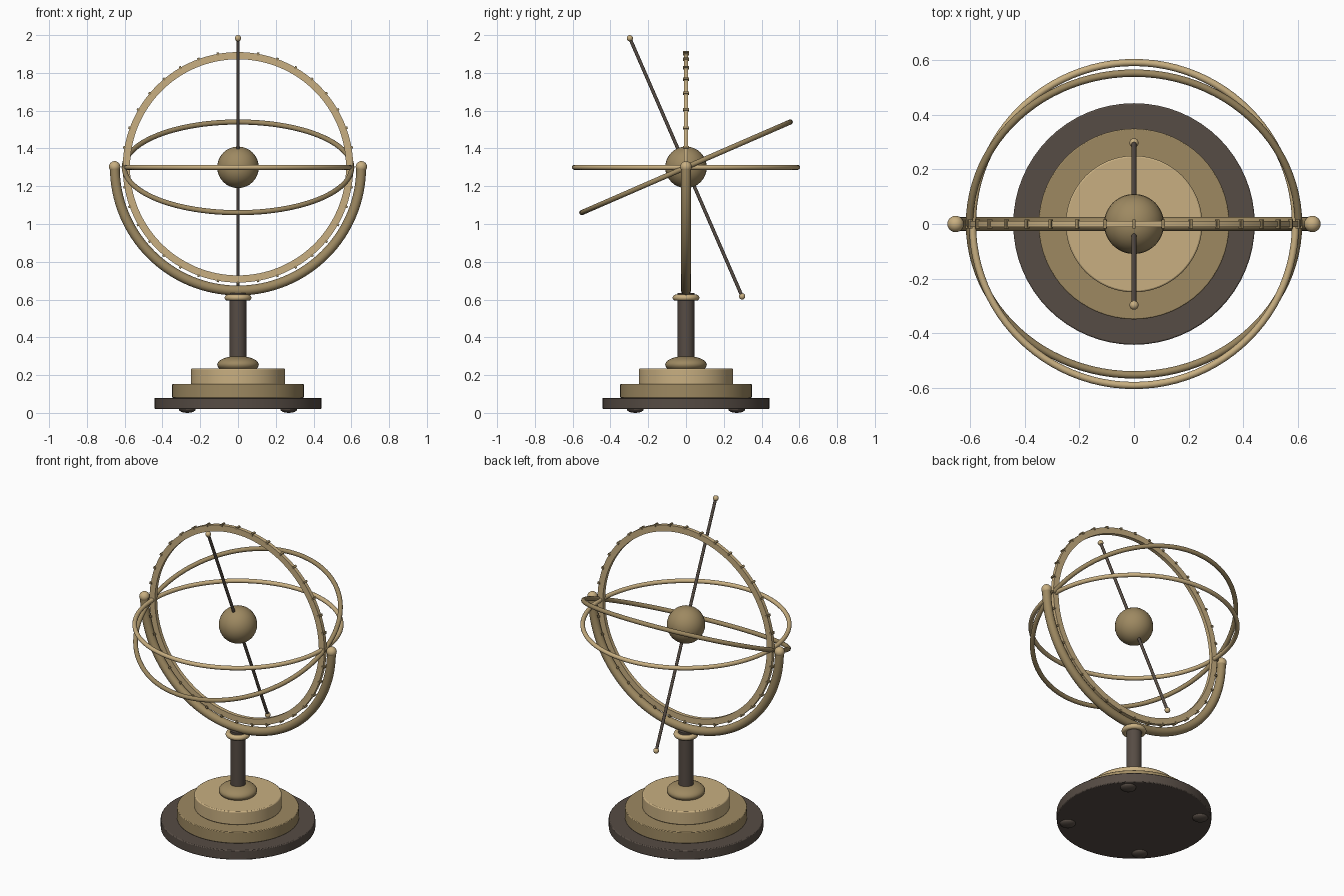
import bpy, math
from mathutils import Matrix

if "Cube" in bpy.data.objects:
    bpy.data.objects.remove(bpy.data.objects["Cube"])

TILT = math.radians(23.5)
CZ = 1.3  # height of the globe centre


def material(name, rgb):
    m = bpy.data.materials.new(name)
    m.diffuse_color = (*rgb, 1)
    m.use_nodes = True
    m.node_tree.nodes["Principled BSDF"].inputs["Base Color"].default_value = m.diffuse_color
    return m


LIGHT = material("light_brass", (0.58, 0.43, 0.22))
MID = material("aged_brass", (0.34, 0.25, 0.12))
DARK = material("dark_bronze", (0.093, 0.072, 0.058))


def finish(name, mat):
    ob = bpy.context.object
    ob.name = name
    ob.data.materials.append(mat)
    bpy.ops.object.shade_smooth_by_angle(angle=math.radians(35))
    return ob


def ball(name, mat, r, loc, flat=1.0):
    bpy.ops.mesh.primitive_uv_sphere_add(segments=32, ring_count=16, radius=r, location=loc)
    bpy.context.object.scale.z = flat
    return finish(name, mat)


def torus(name, mat, major, minor, z, tilt=0.0):
    bpy.ops.mesh.primitive_torus_add(major_segments=96, minor_segments=16, major_radius=major,
                                     minor_radius=minor, location=(0, 0, z), rotation=(tilt, 0, 0))
    return finish(name, mat)


def cylinder(name, mat, r, z0, z1, bevel=0.0, tilt=0.0):
    bpy.ops.mesh.primitive_cylinder_add(vertices=64, radius=r, depth=z1 - z0,
                                        location=(0, 0, (z0 + z1) / 2), rotation=(tilt, 0, 0))
    ob = finish(name, mat)
    if bevel:
        b = ob.modifiers.new("edge", 'BEVEL')
        b.width, b.segments = bevel, 2
    return ob


def mesh_object(name, mat, verts, faces):
    me = bpy.data.meshes.new(name)
    me.from_pydata(verts, [], faces)
    ob = bpy.data.objects.new(name, me)
    bpy.context.collection.objects.link(ob)
    bpy.ops.object.select_all(action='DESELECT')
    bpy.context.view_layer.objects.active = ob
    ob.select_set(True)
    return finish(name, mat)


def sweep(name, mat, section, a0, a1, steps, closed):
    """Sweep an (radius, y) section about the y axis through the globe centre."""
    n, rows = len(section), steps if closed else steps + 1
    verts, faces = [], []
    for i in range(rows):
        a = a0 + (a1 - a0) * i / steps
        verts += [(r * math.cos(a), y, CZ + r * math.sin(a)) for r, y in section]
    for i in range(steps):
        j = (i + 1) % rows
        faces += [(i * n + k, i * n + (k + 1) % n, j * n + (k + 1) % n, j * n + k)
                  for k in range(n)]
    if not closed:
        faces += [tuple(reversed(range(n))), tuple(range((rows - 1) * n, rows * n))]
    return mesh_object(name, mat, verts, faces)


# Stepped base with four feet
cylinder("base_plate", DARK, 0.442, 0.02, 0.08, 0.005)
cylinder("base_middle_step", MID, 0.349, 0.08, 0.152, 0.004)
cylinder("base_top_step", LIGHT, 0.25, 0.15, 0.235, 0.006)
for i in range(4):
    a = math.pi / 4 + i * math.pi / 2
    ball(f"foot_{i + 1}", DARK, 0.045, (0.38 * math.cos(a), 0.38 * math.sin(a), 0.02), 0.44)

# Column with knob and collar
ball("column_knob", MID, 0.11, (0, 0, 0.255), 0.42)
cylinder("column", DARK, 0.044, 0.23, 0.635)
torus("column_collar", LIGHT, 0.055, 0.016, 0.61)

# Half-circle cradle with end balls
circle = [(0.652 + 0.026 * math.cos(t * math.tau / 16), 0.026 * math.sin(t * math.tau / 16))
          for t in range(16)]
sweep("cradle", MID, circle, math.pi, math.tau, 64, False)
for side in (-1, 1):
    ball("cradle_finial", LIGHT, 0.03, (side * 0.653, 0, CZ + 0.003))

# Upright ring: flat band with tick marks every ten degrees
band = [(0.572, -0.0115), (0.61, -0.0115), (0.61, 0.0115), (0.572, 0.0115)]
sweep("meridian_ring", LIGHT, band, 0, math.tau, 128, True)
tick_verts, tick_faces = [], []
for i in range(36):
    a, b = i * math.tau / 36, len(tick_verts)
    rot = Matrix.Rotation(-a, 3, 'Y')
    for x in (0.602, 0.617):
        for y in (-0.016, 0.016):
            for z in (-0.006, 0.006):
                v = rot @ Matrix.Translation((x, y, z)).translation
                tick_verts.append((v.x, v.y, v.z + CZ))
    tick_faces += [tuple(b + k for k in f) for f in
                   ((0, 1, 3, 2), (4, 6, 7, 5), (0, 4, 5, 1), (2, 3, 7, 6), (0, 2, 6, 4), (1, 5, 7, 3))]
mesh_object("meridian_ticks", MID, tick_verts, tick_faces)

# Level and tilted rings
torus("horizon_ring", LIGHT, 0.591, 0.013, CZ)
torus("tilted_ring", MID, 0.602, 0.0135, CZ, TILT)

# Central globe on its tilted axis rod
ball("globe", MID, 0.11, (0, 0, CZ))
cylinder("axis_rod", DARK, 0.009, CZ - 0.745, CZ + 0.745, tilt=TILT)
for s in (-1, 1):
    ball("axis_tip", LIGHT, 0.0165,
         (0, -s * 0.745 * math.sin(TILT), CZ + s * 0.745 * math.cos(TILT)))
